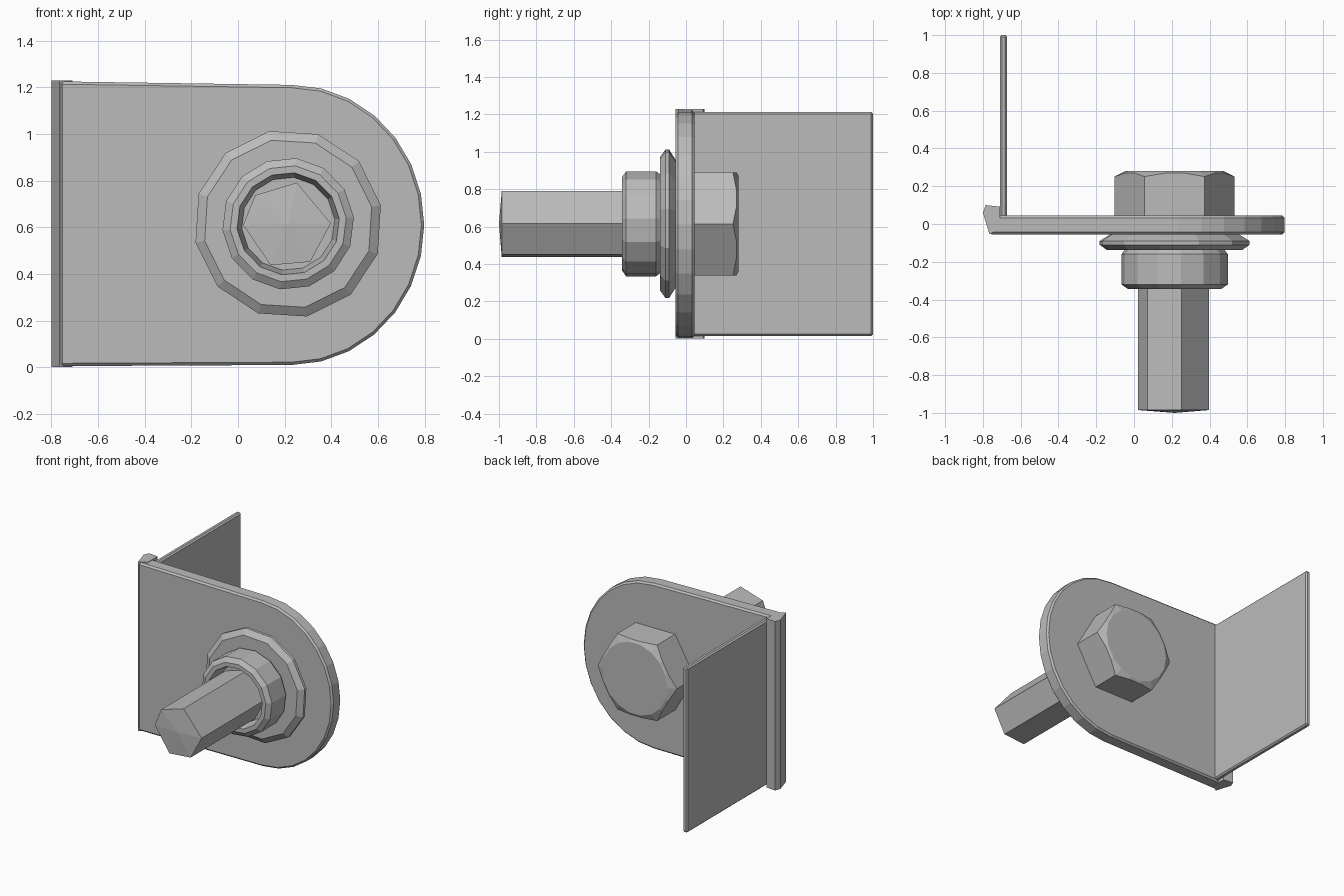
import bpy, bmesh, math
from mathutils import Vector

cube = bpy.data.objects.get("Cube")
if cube:
    bpy.data.objects.remove(cube, do_unlink=True)

AXIS_X, AXIS_Z = 0.215, 0.615      # bolt axis, running along y

steel = bpy.data.materials.new("grey steel")
steel.use_nodes = True
GREY = (0.5, 0.5, 0.5, 1)
steel.diffuse_color = GREY
steel.node_tree.nodes["Principled BSDF"].inputs["Base Color"].default_value = GREY


def finish(name, bm):
    bmesh.ops.recalc_face_normals(bm, faces=bm.faces)
    mesh = bpy.data.meshes.new(name)
    bm.to_mesh(mesh)
    bm.free()
    mesh.materials.append(steel)
    obj = bpy.data.objects.new(name, mesh)
    bpy.context.scene.collection.objects.link(obj)
    return obj


def skin(name, rings, cap=True):
    """Join equal-length rings of points with quads; close the ends or the loop."""
    bm = bmesh.new()
    loops = [[bm.verts.new(p) for p in ring] for ring in rings]
    pairs = list(zip(loops, loops[1:]))
    if not cap:
        pairs.append((loops[-1], loops[0]))
    for a, b in pairs:
        for i in range(len(a)):
            j = (i + 1) % len(a)
            bm.faces.new((a[i], a[j], b[j], b[i]))
    if cap:
        bm.faces.new(loops[0])
        bm.faces.new(loops[-1])
    return finish(name, bm)


def ring(radius, y, sides, turn=0.0):
    angles = [turn + math.tau * i / sides for i in range(sides)]
    return [Vector((AXIS_X + radius * math.cos(a), y, AXIS_Z + radius * math.sin(a)))
            for a in angles]


def lathe(name, profile, sides, turn=0.0, cap=True):
    return skin(name, [ring(r, y, sides, turn) for r, y in profile], cap)


def bevel(obj, width):
    mod = obj.modifiers.new("edge", "BEVEL")
    mod.width, mod.segments, mod.limit_method = width, 1, "ANGLE"
    mod.angle_limit = math.radians(50)


# Front plate with a rounded end
ARC = 14
outline = [(-0.765, 0.005), (-0.765, 1.225)]
for i in range(ARC + 1):
    a = math.pi / 2 - math.pi * i / ARC
    outline.append((0.23 + 0.568 * math.cos(a), 0.61 + 0.6 * math.sin(a)))
plate = skin("front_plate", [[(x, y, z) for x, z in outline] for y in (-0.055, 0.045)])
bevel(plate, 0.012)

# Folded lip at the bend
lip = [(-0.765, -0.055), (-0.8, 0.06), (-0.785, 0.1), (-0.71, 0.092), (-0.71, -0.02)]
skin("bend_lip", [[(x, y, z) for x, y in lip] for z in (0.002, 1.228)])

# Thin flange reaching backward
flange = [(-0.71, 0.0), (-0.71, 1.0), (-0.672, 1.0), (-0.672, 0.0)]
wing = skin("rear_flange", [[(x, y, z) for x, y in flange] for z in (0.015, 1.212)])
bevel(wing, 0.01)

# Hexagonal bolt head behind the plate, with chamfered corners
head = lathe("bolt_head", [(0.318, 0.04), (0.318, 0.28)], 6)
cone = lathe("head_chamfer_cutter", [(0.42, 0.0), (0.42, 0.2), (0.26, 0.28)], 18)
cone.hide_render = True
cone.hide_viewport = True
cone.display_type = "WIRE"
cut = head.modifiers.new("chamfer", "BOOLEAN")
cut.operation, cut.object, cut.solver = "INTERSECT", cone, "EXACT"

# Washer with a lens-shaped rim
lathe("washer", [(0.34, -0.05), (0.405, -0.09), (0.405, -0.11), (0.365, -0.138)], 12, 0.2)

# Collar with a recessed mouth
lathe("collar", [(0.26, -0.13), (0.283, -0.16), (0.283, -0.32), (0.25, -0.343),
                 (0.22, -0.343), (0.2, -0.25), (0.1, -0.25), (0.1, -0.13)], 14, 0.1, cap=False)

# Shaft with uneven sides and a shallow point at the tip
section = [180, 137, 77, 2, -58, -112]
bm = bmesh.new()


def shaft_ring(y):
    return [bm.verts.new((AXIS_X - 0.005 + 0.188 * math.cos(math.radians(a)), y,
                          AXIS_Z - 0.005 + 0.186 * math.sin(math.radians(a))))
            for a in section]


back, front = shaft_ring(0.05), shaft_ring(-0.985)
tip = bm.verts.new((AXIS_X, -1.0, AXIS_Z))
for i in range(len(section)):
    j = (i + 1) % len(section)
    bm.faces.new((back[i], back[j], front[j], front[i]))
    bm.faces.new((front[i], front[j], tip))
bm.faces.new(back)
finish("bolt_shaft", bm)
